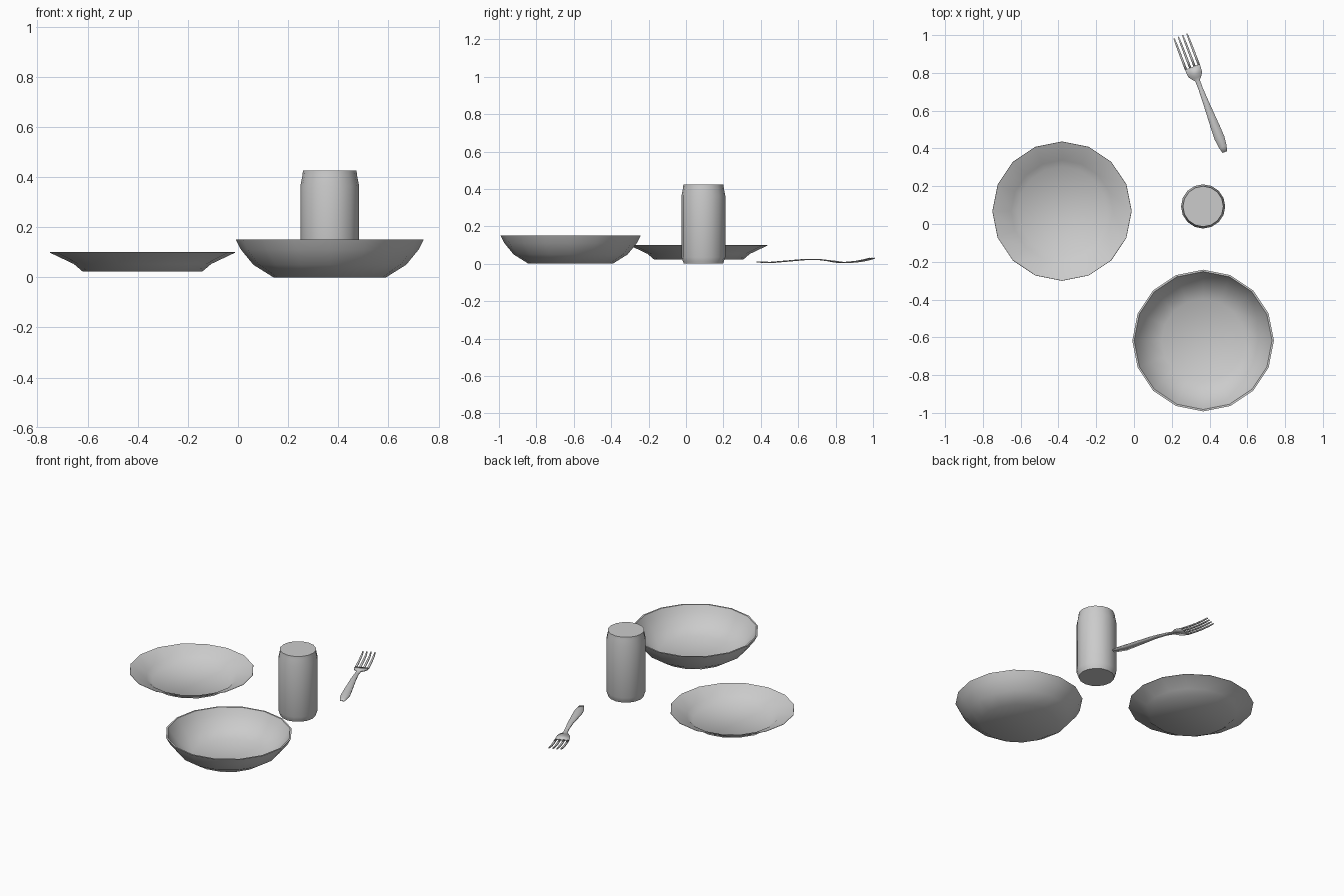
import bpy, bmesh
from math import cos, sin, pi, radians

if "Cube" in bpy.data.objects:
    bpy.data.objects.remove(bpy.data.objects["Cube"])


def finish(name, bm, loc=(0, 0, 0), angle=50):
    mesh = bpy.data.meshes.new(name)
    bm.to_mesh(mesh)
    bm.free()
    ob = bpy.data.objects.new(name, mesh)
    ob.location = loc
    bpy.context.collection.objects.link(ob)
    bpy.ops.object.select_all(action='DESELECT')
    bpy.context.view_layer.objects.active = ob
    ob.select_set(True)
    bpy.ops.object.shade_smooth_by_angle(angle=radians(angle))
    return ob


def lathe(name, profile, loc, sides=16):
    """Closed turned shape: rings along the profile, capped at both ends."""
    bm = bmesh.new()
    rings = [[bm.verts.new((r * cos(2 * pi * i / sides), r * sin(2 * pi * i / sides), z))
              for i in range(sides)] for r, z in profile]
    for a, b in zip(rings, rings[1:]):
        for i in range(sides):
            j = (i + 1) % sides
            bm.faces.new((a[i], a[j], b[j], b[i]))
    bm.faces.new(rings[0][::-1])
    bm.faces.new(rings[-1])
    bmesh.ops.recalc_face_normals(bm, faces=bm.faces)
    return finish(name, bm, loc)


# Plate: thin, knife-edged rim
lathe("plate", [(0.24, 0.024), (0.274, 0.053), (0.369, 0.098),
                (0.368, 0.1), (0.27, 0.058), (0.236, 0.03)], (-0.381, 0.068, 0))

# Bowl: deeper, with a visible rim
lathe("bowl", [(0.225, 0), (0.305, 0.05), (0.354, 0.11), (0.375, 0.15),
               (0.365, 0.15), (0.344, 0.112), (0.296, 0.056), (0.22, 0.01)],
      (0.366, -0.617, 0))

# Drink can
lathe("can", [(0.105, 0), (0.109, 0.012), (0.117, 0.035), (0.117, 0.365),
              (0.109, 0.405), (0.107, 0.425)], (0.366, 0.093, 0))

# Fork: laid out along its own length s, then waved in z and turned in plan
WAVE = [(0, 0.009), (0.08, 0.007), (0.18, 0.015), (0.28, 0.023), (0.36, 0.022),
        (0.42, 0.015), (0.48, 0.006), (0.56, 0.009), (0.62, 0.02), (0.66, 0.03)]


def place(s, w):
    for (s0, z0), (s1, z1) in zip(WAVE, WAVE[1:]):
        if s <= s1:
            z = z0 + (z1 - z0) * (s - s0) / (s1 - s0)
            break
    return (0.481 - 0.357 * s + 0.934 * w, 0.381 + 0.934 * s + 0.357 * w, z)


def strip(bm, stations):
    pairs = [(bm.verts.new(place(s, l)), bm.verts.new(place(s, r))) for s, l, r in stations]
    for (a, b), (c, d) in zip(pairs, pairs[1:]):
        bm.faces.new((a, b, d, c))


bm = bmesh.new()
# Handle and head
strip(bm, [(s, -h, h) for s, h in [
    (0, 0.013), (0.03, 0.021), (0.08, 0.027), (0.13, 0.025), (0.18, 0.022), (0.28, 0.016),
    (0.36, 0.012), (0.405, 0.013), (0.42, 0.026), (0.44, 0.039), (0.482, 0.0425)]])
# Four tapering tines
for k in (-1.5, -0.5, 0.5, 1.5):
    strip(bm, [(s, k * step - h, k * step + h) for s, step, h in [
        (0.482, 0.0243, 0.006), (0.53, 0.0243, 0.006), (0.58, 0.0243, 0.0055),
        (0.62, 0.0243, 0.005), (0.657, 0.0243, 0.003)]])
fork = finish("fork", bm, angle=40)
thick = fork.modifiers.new("thickness", 'SOLIDIFY')
thick.thickness = 0.006
thick.offset = 0
